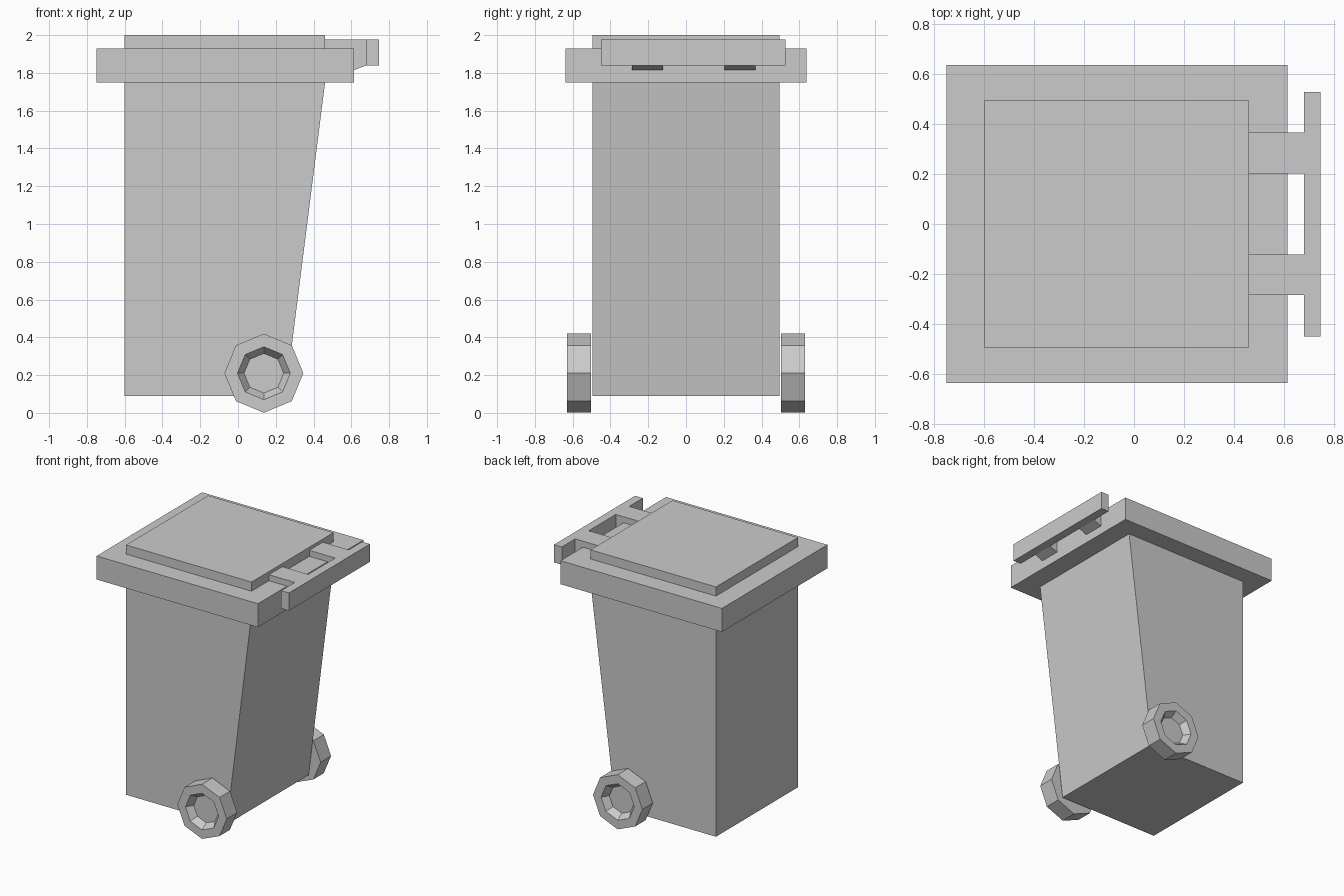
import bpy, bmesh, math

if "Cube" in bpy.data.objects:
    bpy.data.objects.remove(bpy.data.objects["Cube"])


def make_object(name, bm):
    bmesh.ops.recalc_face_normals(bm, faces=bm.faces)
    mesh = bpy.data.meshes.new(name)
    bm.to_mesh(mesh)
    bm.free()
    obj = bpy.data.objects.new(name, mesh)
    bpy.context.collection.objects.link(obj)
    return obj


def extrude_profile(name, profile, y0, y1):
    """Solid from an (x, z) profile running from y0 to y1."""
    bm = bmesh.new()
    face = bm.faces.new([bm.verts.new((x, y0, z)) for x, z in profile])
    ext = bmesh.ops.extrude_face_region(bm, geom=[face])
    verts = [g for g in ext["geom"] if isinstance(g, bmesh.types.BMVert)]
    bmesh.ops.translate(bm, verts=verts, vec=(0, y1 - y0, 0))
    return make_object(name, bm)


def box(name, x0, x1, y0, y1, z0, z1):
    return extrude_profile(name, [(x0, z0), (x1, z0), (x1, z1), (x0, z1)], y0, y1)


def wheel(name, side):
    """Octagonal wheel with a tapered recess on its outer face."""
    cx, cz, n = 0.137, 0.21, 8
    rings = [(0.209, 0.504), (0.209, 0.63), (0.14, 0.63), (0.105, 0.58)]
    bm = bmesh.new()
    loops = []
    for r, y in rings:
        angles = [2 * math.pi * i / n for i in range(n)]
        loops.append([bm.verts.new((cx + r * math.cos(a), side * y, cz + r * math.sin(a)))
                      for a in angles])
    for a, b in zip(loops, loops[1:]):
        for i in range(n):
            j = (i + 1) % n
            bm.faces.new((a[i], a[j], b[j], b[i]))
    bm.faces.new(loops[0])
    bm.faces.new(loops[-1])
    return make_object(name, bm)


# Tapered bin body
extrude_profile("bin_body", [(-0.6, 0.09), (0.251, 0.09), (0.461, 1.75), (-0.6, 1.75)],
                -0.495, 0.495)

# Lid with raised panel
box("lid", -0.75, 0.615, -0.637, 0.637, 1.75, 1.93)
box("lid_panel", -0.6, 0.461, -0.495, 0.495, 1.93, 2.0)

# Handle bar on two brackets
box("handle_bar", 0.68, 0.746, -0.45, 0.528, 1.84, 1.976)
for name, y0, y1 in (("handle_bracket_front", -0.285, -0.123),
                     ("handle_bracket_back", 0.203, 0.367)):
    extrude_profile(name, [(0.461, 1.93), (0.615, 1.815), (0.68, 1.84),
                           (0.68, 1.976), (0.461, 1.976)], y0, y1)

# Wheels
wheel("wheel_front", -1)
wheel("wheel_back", 1)
